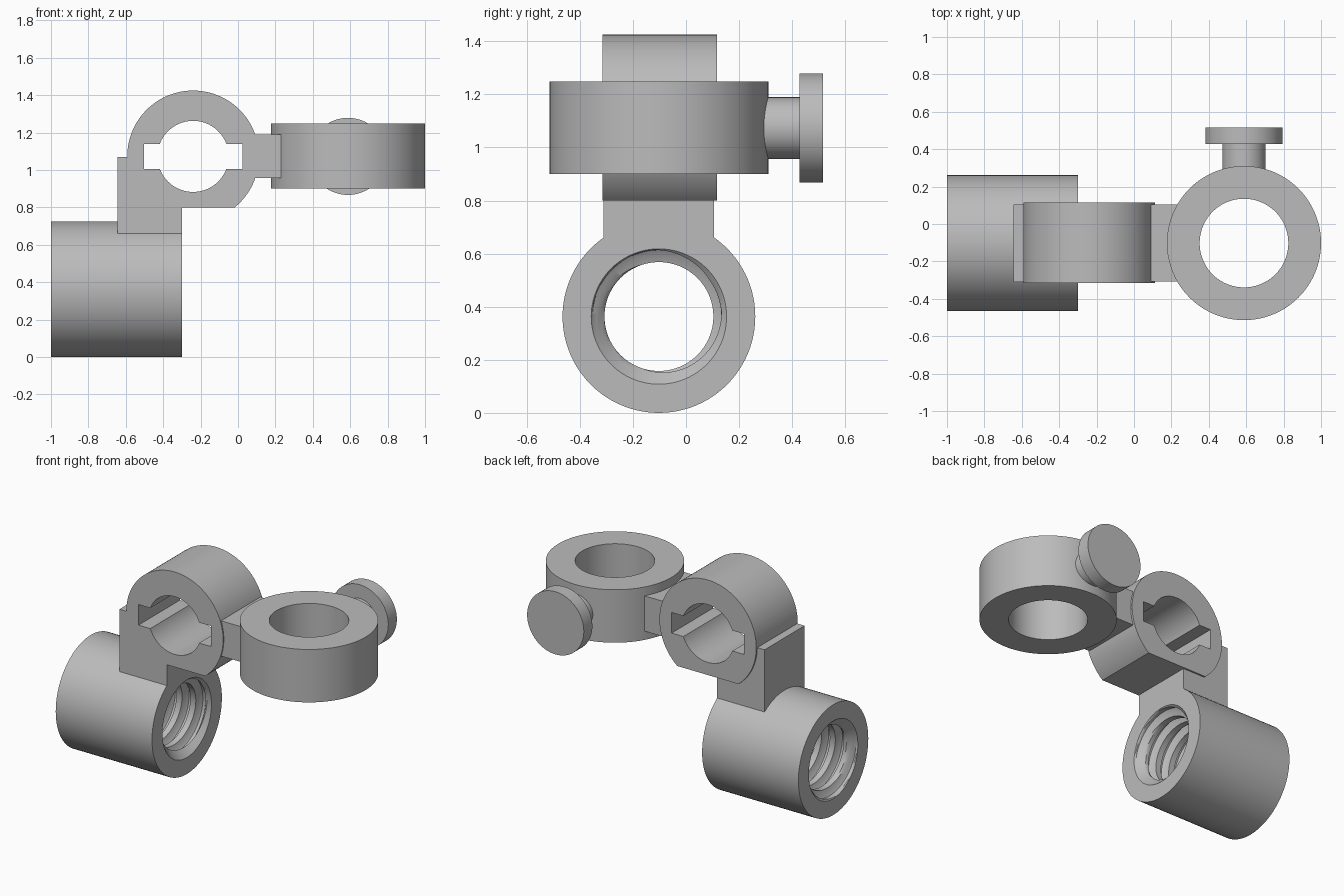
import bpy, bmesh, math
from mathutils import Vector

if "Cube" in bpy.data.objects:
    bpy.data.objects.remove(bpy.data.objects["Cube"])

grey = bpy.data.materials.new("plain_grey")
grey.use_nodes = True
grey.diffuse_color = (0.5, 0.5, 0.5, 1)
grey.node_tree.nodes["Principled BSDF"].inputs["Base Color"].default_value = (0.5, 0.5, 0.5, 1)

TAU = 2 * math.pi
MID_Y = -0.102      # shared centre plane of the assembly
RING_Z = 1.073      # height of the upper ring and clamp axes


def finish(name, bm):
    bmesh.ops.remove_doubles(bm, verts=bm.verts, dist=1e-5)
    bmesh.ops.dissolve_degenerate(bm, edges=bm.edges, dist=1e-5)
    bmesh.ops.recalc_face_normals(bm, faces=bm.faces)
    mesh = bpy.data.meshes.new(name)
    bm.to_mesh(mesh)
    bm.free()
    mesh.materials.append(grey)
    mesh.shade_smooth()
    mesh.set_sharp_from_angle(angle=math.radians(30))
    obj = bpy.data.objects.new(name, mesh)
    bpy.context.collection.objects.link(obj)
    return obj


def grid(name, columns, close_columns=False):
    """Skin a list of point columns with quads."""
    bm = bmesh.new()
    cols = [[bm.verts.new(p) for p in c] for c in columns]
    n = len(cols[0])
    for a, b in zip(cols, cols[1:] + cols[:1] if close_columns else cols[1:]):
        for j in range(n):
            k = (j + 1) % n
            bm.faces.new((a[j], b[j], b[k], a[k]))
    return finish(name, bm)


def ring(name, angles, outer, inner, low, high, place):
    """Ring whose outer and inner radii are functions of the angle."""
    columns = []
    for t in angles:
        section = [(outer(t), low), (outer(t), high), (inner(t), high), (inner(t), low)]
        columns.append([place(r * math.cos(t), r * math.sin(t), h) for r, h in section])
    return grid(name, columns, True)


def prism(name, outline, y0, y1):
    """Extrude an x-z outline along y."""
    bm = bmesh.new()
    face = bm.faces.new([bm.verts.new((x, y0, z)) for x, z in outline])
    new = bmesh.ops.extrude_face_region(bm, geom=[face])["geom"]
    bmesh.ops.translate(bm, vec=(0, y1 - y0, 0),
                        verts=[v for v in new if isinstance(v, bmesh.types.BMVert)])
    return finish(name, bm)


def disc(name, x, z, radius, y0, y1, sides=96):
    prism(name, [(x + radius * math.cos(TAU * i / sides), z + radius * math.sin(TAU * i / sides))
                 for i in range(sides)], y0, y1)


# Threaded tube, lying along x with a helical groove and chamfered mouths
X0, X1, TUBE_R = -1.0, -0.3, 0.363
PITCH, STEPS, MINOR, MAJOR = 0.1, 10, 0.205, 0.25


def tube_column(t):
    pts = [(X1, TUBE_R), (X0, TUBE_R)]
    turns = round((X1 - X0) / PITCH) + 4
    for j in range(turns * STEPS):
        x = X0 + PITCH * (j / STEPS - 2 + t / TAU)
        x = min(max(x, X0), X1)
        phase = (j % STEPS) / STEPS
        depth = min(max((abs(phase - 0.5) - 0.15) / 0.15, 0), 1)
        mouth = 0.255 - min(x - X0, X1 - x)
        r = max(MAJOR - (MAJOR - MINOR) * depth, mouth)
        if x in (X0, X1):
            r = 0.255
        pts.append((x, r))
    return [(x, MID_Y + r * math.cos(t), TUBE_R + r * math.sin(t)) for x, r in pts]


grid("threaded_tube", [tube_column(TAU * i / 96) for i in range(97)])

# Bracket joining the tube to the upper ring
prism("bracket", [(-0.645, 0.65), (-0.3, 0.65), (-0.3, 0.81), (-0.44, 0.82),
                  (-0.535, 0.95), (-0.56, 1.07), (-0.645, 1.07)], -0.31, 0.105)

# Upper ring along y, with a flat underside and a keyed bore
RING_R, FLAT, BORE, KEY_W, KEY_H = 0.352, 0.273, 0.19, 0.263, 0.0675


def ring_outer(t):
    s = -math.sin(t)
    return min(RING_R, FLAT / s) if s > 0.01 else RING_R


def ring_inner(t):
    key = min(KEY_W / max(abs(math.cos(t)), 1e-6), KEY_H / max(abs(math.sin(t)), 1e-6))
    return max(BORE, key)


angles = [TAU * i / 128 for i in range(128)]
for corner in (math.atan2(KEY_H, KEY_W), math.asin(KEY_H / BORE), math.asin(FLAT / RING_R)):
    angles += [corner, math.pi - corner, math.pi + corner, TAU - corner]
ring("keyed_ring", sorted(angles), ring_outer, ring_inner, -0.315, 0.116,
     lambda u, v, h: (-0.24 + u, h, RING_Z + v))

# Web between the two rings
prism("connecting_web", [(0.06, 0.958), (0.28, 0.958), (0.28, 1.19), (0.06, 1.19)], -0.307, 0.103)

# Clamp ring standing along z
CLAMP_X = 0.588
ring("clamp_ring", [TAU * i / 128 for i in range(128)], lambda t: 0.412, lambda t: 0.237,
     0.9, 1.248, lambda u, v, h: (CLAMP_X + u, MID_Y + v, h))

# Thumb screw at the back of the clamp ring
disc("screw_shaft", CLAMP_X, RING_Z, 0.116, 0.2, 0.44)
disc("screw_head", CLAMP_X, RING_Z, 0.206, 0.427, 0.516)
